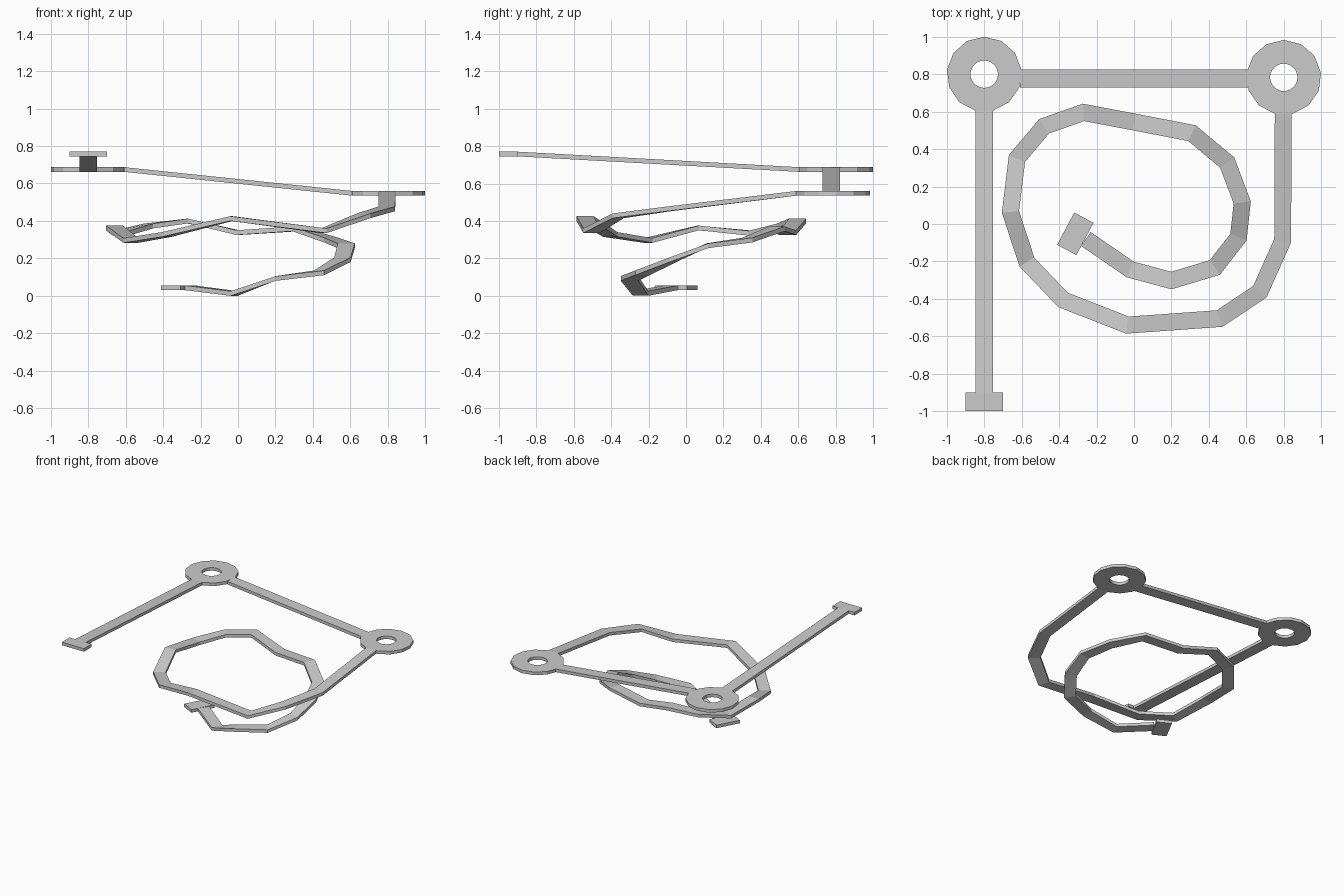
import bpy, bmesh, math
from mathutils import Vector

if "Cube" in bpy.data.objects:
    bpy.data.objects.remove(bpy.data.objects["Cube"])

T = 0.025   # plate thickness


def make(name, bm):
    bmesh.ops.recalc_face_normals(bm, faces=bm.faces)
    me = bpy.data.meshes.new(name)
    bm.to_mesh(me)
    bm.free()
    ob = bpy.data.objects.new(name, me)
    bpy.context.collection.objects.link(ob)
    return ob


def ribbon(name, pts, width):
    """Flat strip with mitred corners; points give the top surface."""
    bm = bmesh.new()
    pts = [Vector(p) for p in pts]
    rows = []
    for i, p in enumerate(pts):
        a = (p - pts[i - 1]).xy.normalized() if i else None
        b = (pts[i + 1] - p).xy.normalized() if i < len(pts) - 1 else None
        a, b = a or b, b or a
        d = (a + b).normalized()
        off = Vector((-d.y, d.x, 0)) * (width / 2 / d.dot(a))
        down = Vector((0, 0, -T))
        rows.append([bm.verts.new(v) for v in
                     (p + off, p - off, p - off + down, p + off + down)])
    for r, s in zip(rows, rows[1:]):
        for k in range(4):
            bm.faces.new((r[k], r[(k + 1) % 4], s[(k + 1) % 4], s[k]))
    bm.faces.new(rows[0])
    bm.faces.new(rows[-1][::-1])
    return make(name, bm)


def ring(name, x, y, top, sides=13, r_out=0.2, r_in=0.073):
    """13-sided plate with a rounder hole."""
    bm = bmesh.new()
    n = sides * 2
    rows = []
    for i in range(n):
        t = math.pi / 2 + 2 * math.pi * i / n
        ro = r_out * (math.cos(math.pi / sides) if i % 2 else 1)
        rows.append([bm.verts.new((x + r * math.cos(t), y + r * math.sin(t), z))
                     for r, z in ((ro, top), (r_in, top), (r_in, top - T), (ro, top - T))])
    for i in range(n):
        r, s = rows[i], rows[(i + 1) % n]
        for k in range(4):
            bm.faces.new((r[k], r[(k + 1) % 4], s[(k + 1) % 4], s[k]))
    return make(name, bm)


# Upper straight track: end pad, ramp, ring platform, ramp, ring platform
ribbon("upper_end_pad", [(-0.8, -1.0, 0.77), (-0.8, -0.9, 0.77)], 0.2)
ribbon("left_ramp", [(-0.8, -0.9, 0.77), (-0.8, 0.61, 0.687)], 0.095)
ring("left_ring", -0.8, 0.8, 0.687)
ribbon("back_ramp", [(-0.608, 0.777, 0.687), (0.61, 0.777, 0.56)], 0.095)
ring("right_ring", 0.8, 0.783, 0.56)

# Spiral track winding inward and down
spiral = [
    (0.797, 0.59, 0.56), (0.794, -0.09, 0.477), (0.672, -0.362, 0.44),
    (0.458, -0.505, 0.36), (-0.035, -0.54, 0.425), (-0.38, -0.405, 0.34),
    (-0.572, -0.203, 0.308), (-0.66, 0.065, 0.375), (-0.625, 0.35, 0.347),
    (-0.48, 0.522, 0.385), (-0.27, 0.596, 0.412), (0.0, 0.545, 0.35),
    (0.31, 0.485, 0.37), (0.498, 0.328, 0.31), (0.578, 0.115, 0.28),
    (0.558, -0.07, 0.205), (0.432, -0.232, 0.135), (0.2, -0.302, 0.105),
    (-0.02, -0.243, 0.025), (-0.257, -0.08, 0.055)]
ribbon("spiral_track", spiral, 0.09)

# Lower end pad
ribbon("lower_end_pad", [(-0.262, -0.08, 0.055), (-0.365, -0.025, 0.055)], 0.195)
